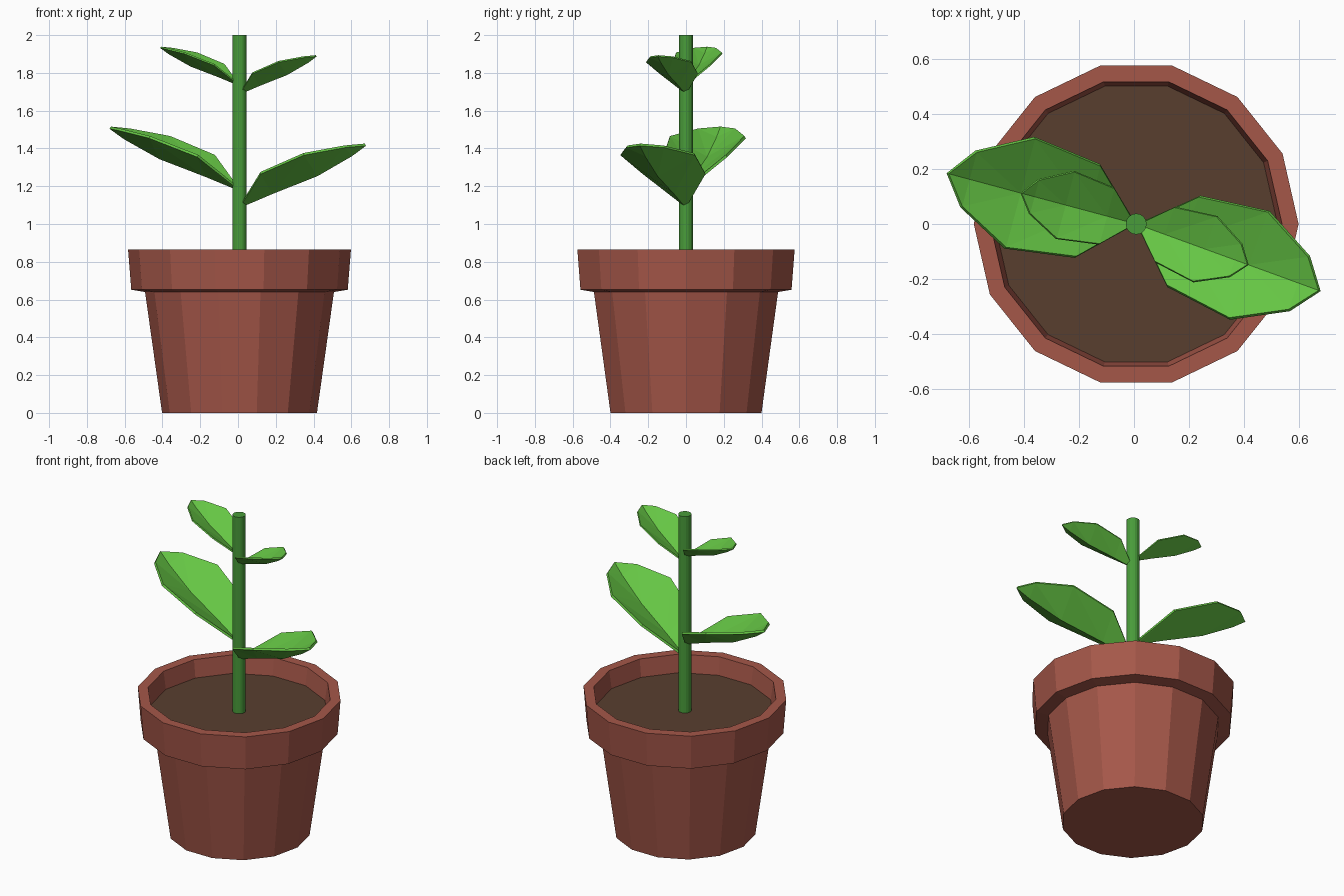
import bpy, bmesh, math

if "Cube" in bpy.data.objects:
    bpy.data.objects.remove(bpy.data.objects["Cube"])

CX = 0.008  # shared axis of pot and stem


def material(name, rgb):
    m = bpy.data.materials.new(name)
    lin = [((c / 255 + 0.055) / 1.055) ** 2.4 for c in rgb]
    m.diffuse_color = (*lin, 1)
    m.use_nodes = True
    m.node_tree.nodes["Principled BSDF"].inputs["Base Color"].default_value = m.diffuse_color
    return m


terracotta = material("terracotta", (165, 87, 73))
earth = material("dark earth", (88, 63, 47))
stem_green = material("stem green", (73, 156, 58))
leaf_green = material("leaf green", (101, 197, 68))


def finish(name, bm, mat):
    bmesh.ops.recalc_face_normals(bm, faces=bm.faces)
    me = bpy.data.meshes.new(name)
    bm.to_mesh(me)
    bm.free()
    me.materials.append(mat)
    ob = bpy.data.objects.new(name, me)
    bpy.context.collection.objects.link(ob)
    return ob


def lathe(name, profile, sides, mat):
    """Revolve (radius, z) points; both ends are closed with flat caps."""
    bm = bmesh.new()
    rings = []
    for r, z in profile:
        rings.append([bm.verts.new((CX + r * math.cos(math.tau * i / sides),
                                    r * math.sin(math.tau * i / sides), z))
                      for i in range(sides)])
    for a, b in zip(rings, rings[1:]):
        for i in range(sides):
            j = (i + 1) % sides
            bm.faces.new((a[i], a[j], b[j], b[i]))
    bm.faces.new(rings[0])
    bm.faces.new(rings[-1])
    return finish(name, bm, mat)


# Tapered pot with an overhanging rim, hollow at the top
lathe("pot", [(0.41, 0), (0.50, 0.64), (0.573, 0.652), (0.59, 0.865),
              (0.53, 0.865), (0.51, 0.73)], 14, terracotta)
lathe("soil", [(0.508, 0.735), (0.514, 0.755)], 14, earth)
lathe("stem", [(0.038, 0.74), (0.038, 2.0)], 16, stem_green)

# Leaf stations: distance along rib, half width, rib height, edge height
STATIONS = [(0.02, 0.015, 0.0, 0.012), (0.182, 0.173, 0.065, 0.17),
            (0.437, 0.207, 0.16, 0.27), (0.63, 0.104, 0.265, 0.31)]
TIP = (0.709, 0.0, 0.32)


def leaf(name, angle, base_z, scale):
    bm = bmesh.new()
    rows = [[bm.verts.new(p) for p in ((d, w, e), (d, 0, rib), (d, -w, e))]
            for d, w, rib, e in STATIONS]
    tip = bm.verts.new(TIP)
    for a, b in zip(rows, rows[1:]):
        # split each half from the rib out to the wider edge
        bm.faces.new((a[1], b[1], b[0]))
        bm.faces.new((a[1], b[0], a[0]))
        bm.faces.new((a[1], b[2], b[1]))
        bm.faces.new((a[1], a[2], b[2]))
    last = rows[-1]
    bm.faces.new((last[1], tip, last[0]))
    bm.faces.new((last[1], last[2], tip))
    ob = finish(name, bm, leaf_green)
    ob.location = (CX, 0, base_z)
    ob.rotation_euler.z = math.radians(angle)
    ob.scale = (scale,) * 3
    mod = ob.modifiers.new("thickness", 'SOLIDIFY')
    mod.thickness = 0.014
    mod.offset = 0


# Two opposite pairs, the left one of each sitting slightly higher
leaf("lower_right_leaf", -20, 1.10, 1.0)
leaf("lower_left_leaf", 165, 1.19, 1.0)
leaf("upper_right_leaf", -20, 1.695, 0.61)
leaf("upper_left_leaf", 165, 1.74, 0.61)
